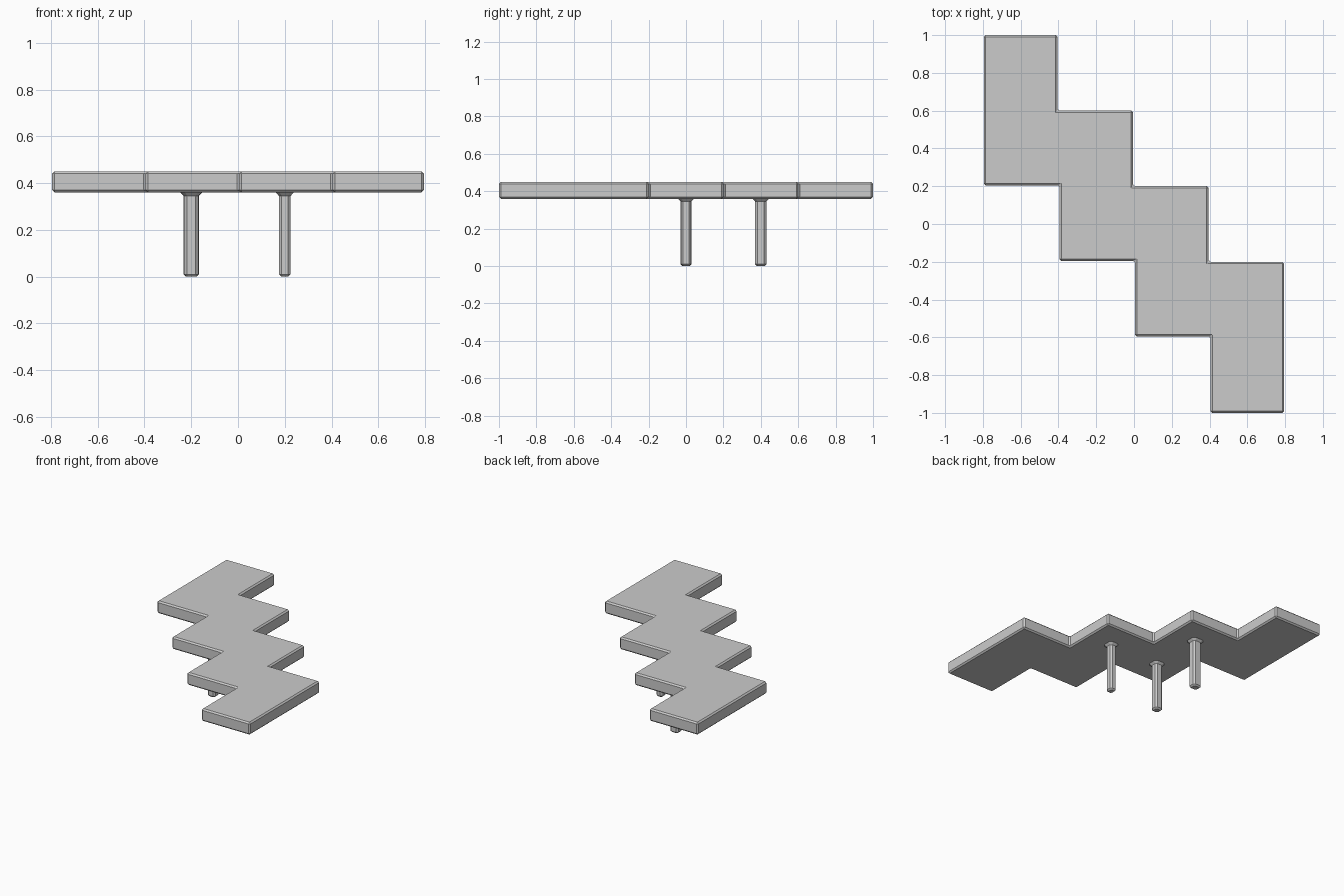
import bpy
import bmesh

cube = bpy.data.objects.get("Cube")
if cube:
    bpy.data.objects.remove(cube, do_unlink=True)

grey = bpy.data.materials.new("plain_grey")
grey.use_nodes = True
GREY = (0.6, 0.6, 0.6, 1)
grey.diffuse_color = GREY
grey.node_tree.nodes["Principled BSDF"].inputs["Base Color"].default_value = GREY


def new_object(name, bm):
    bmesh.ops.recalc_face_normals(bm, faces=bm.faces)
    mesh = bpy.data.meshes.new(name)
    bm.to_mesh(mesh)
    bm.free()
    mesh.materials.append(grey)
    obj = bpy.data.objects.new(name, mesh)
    bpy.context.collection.objects.link(obj)
    return obj


# Stepped top: four tall columns, each set one step lower than the last
STEP, GAP = 0.4, 0.005
lower, upper = [], []
for i in range(4):
    x0, x1 = -0.8 + i * STEP + GAP, -0.8 + (i + 1) * STEP
    y0, y1 = 0.2 - i * STEP + GAP, 1.0 - i * STEP
    if i == 3:
        y0 = -1.0
    lower += [(x0, y0), (x1 + GAP if i < 3 else x1 - GAP, y0)]
    upper += [(x0 - 2 * GAP if i else x0, y1), (x1 - GAP, y1)]

bm = bmesh.new()
face = bm.faces.new([bm.verts.new((x, y, 0.36)) for x, y in lower + upper[::-1]])
side = bmesh.ops.extrude_face_region(bm, geom=[face])
bmesh.ops.translate(bm, vec=(0, 0, 0.09),
                    verts=[v for v in side["geom"] if isinstance(v, bmesh.types.BMVert)])
top = new_object("stepped_top", bm)
bevel = top.modifiers.new("chamfer", "BEVEL")
bevel.width = 0.01
bevel.segments = 1
bevel.limit_method = "ANGLE"


# Chamfered leg with a small foot chamfer and a flare under the top
def add_leg(name, x, y, width, depth):
    bm = bmesh.new()
    rings = []
    for z, grow in ((0, -0.01), (0.01, 0), (0.345, 0), (0.362, 0.016)):
        a, b = width / 2 + grow, depth / 2 + grow
        c = 0.012 + grow * 0.4
        outline = [(a, c - b), (a, b - c), (a - c, b), (c - a, b),
                   (-a, b - c), (-a, c - b), (c - a, -b), (a - c, -b)]
        rings.append([bm.verts.new((x + px, y + py, z)) for px, py in outline])
    for r0, r1 in zip(rings, rings[1:]):
        for i in range(8):
            j = (i + 1) % 8
            bm.faces.new((r0[i], r0[j], r1[j], r1[i]))
    bm.faces.new(rings[0])
    bm.faces.new(rings[-1])
    return new_object(name, bm)


add_leg("back_leg", -0.2, 0.4, 0.066, 0.06)
add_leg("right_leg", -0.2, 0, 0.06, 0.058)
add_leg("left_leg", 0.2, 0, 0.05, 0.056)
